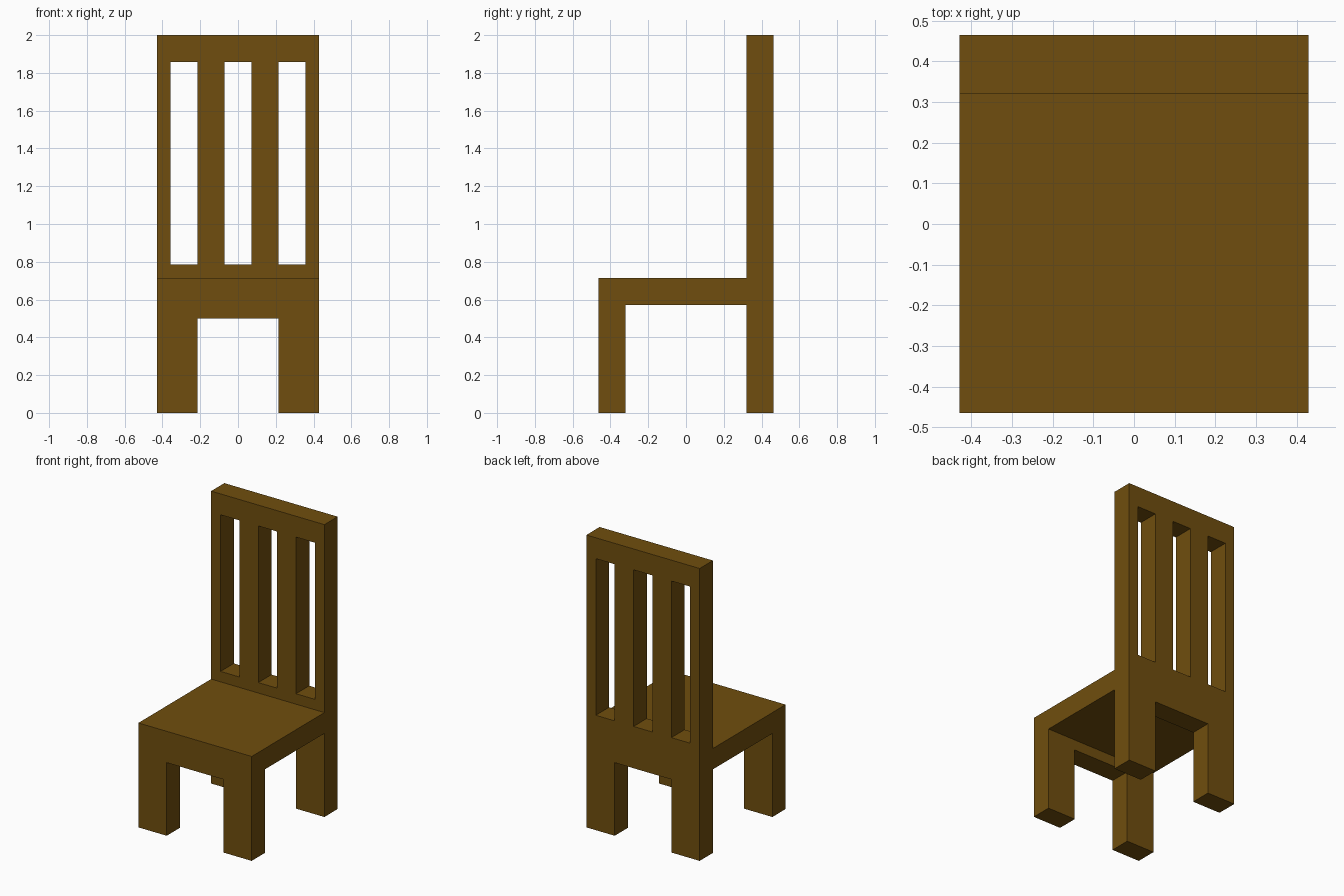
import bpy

cube = bpy.data.objects.get("Cube")
if cube:
    bpy.data.objects.remove(cube, do_unlink=True)

U = 1 / 14  # carpentry unit: the chair is 28 units tall

# Single wood colour
wood = bpy.data.materials.new("brown_wood")
wood.use_nodes = True
colour = (0.162, 0.076, 0.0044, 1)
wood.diffuse_color = colour
bsdf = next(n for n in wood.node_tree.nodes if n.type == 'BSDF_PRINCIPLED')
bsdf.inputs["Base Color"].default_value = colour
bsdf.inputs["Roughness"].default_value = 0.8


def box(name, x, y, z):
    """Box spanning the (min, max) ranges, given in units."""
    bpy.ops.mesh.primitive_cube_add(size=1)
    ob = bpy.context.object
    ob.name = ob.data.name = name
    spans = (x, y, z)
    for v in ob.data.vertices:
        v.co = [(s[1] if c > 0 else s[0]) * U for c, s in zip(v.co, spans)]
    ob.data.materials.append(wood)
    return ob


def cut(target, x, y, z):
    """Saw a box-shaped opening out of the target."""
    cutter = box("cutter", x, y, z)
    cutter.hide_render = True
    mod = target.modifiers.new("cut", 'BOOLEAN')
    mod.operation = 'DIFFERENCE'
    mod.solver = 'EXACT'
    mod.object = cutter
    bpy.ops.object.select_all(action='DESELECT')
    target.select_set(True)
    bpy.context.view_layer.objects.active = target
    bpy.ops.object.modifier_apply(modifier=mod.name)
    bpy.data.objects.remove(cutter, do_unlink=True)


# Backrest and rear legs: one board with three slots and a leg opening
back = box("backrest_and_rear_legs", (-6, 6), (4.5, 6.5), (0, 28))
for cx in (-4, 0, 4):
    cut(back, (cx - 1, cx + 1), (4, 7), (11, 26))
cut(back, (-3, 3), (4, 7), (-1, 7))

# Seat and front legs: hollow under the seat, then the front leg opening
seat = box("seat_and_front_legs", (-6, 6), (-6.5, 4.5), (0, 10))
cut(seat, (-7, 7), (-4.5, 5), (-1, 8))
cut(seat, (-3, 3), (-7, -4), (-1, 7))
